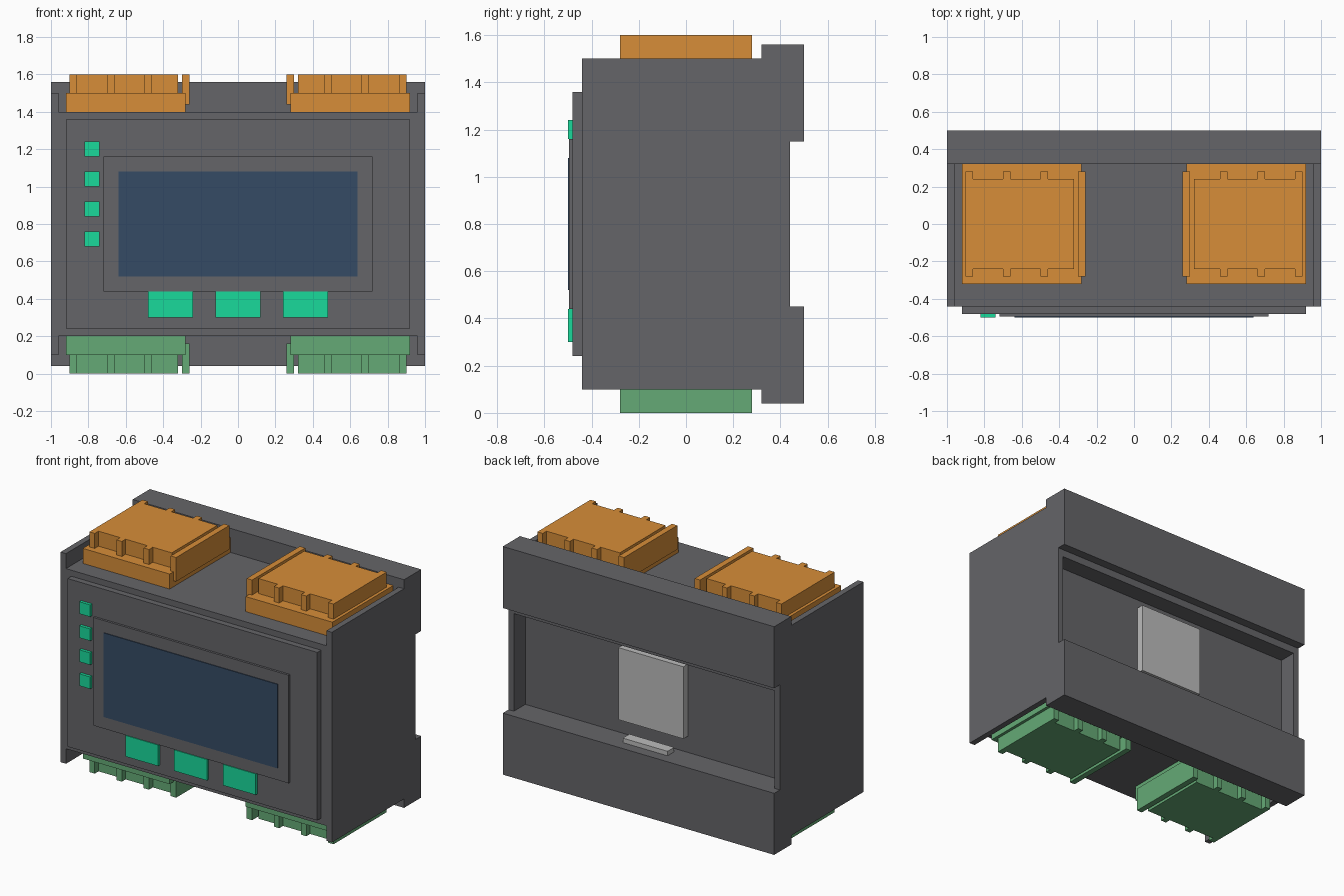
import bpy, bmesh
from mathutils import Vector

if "Cube" in bpy.data.objects:
    bpy.data.objects.remove(bpy.data.objects["Cube"])


def material(name, rgb):
    m = bpy.data.materials.new(name)
    m.diffuse_color = (*rgb, 1)
    m.use_nodes = True
    m.node_tree.nodes["Principled BSDF"].inputs["Base Color"].default_value = m.diffuse_color
    return m


DARK = material("dark_grey", (0.13, 0.13, 0.14))
LIGHT = material("light_grey", (0.5, 0.5, 0.5))
ORANGE = material("orange", (0.68, 0.27, 0.04))
GREEN = material("green", (0.13, 0.40, 0.18))
MINT = material("mint", (0.01, 0.70, 0.33))
NAVY = material("navy", (0.035, 0.07, 0.13))


def prism(name, points, vec, mat):
    """Extrude a closed 3D outline along vec."""
    bm = bmesh.new()
    face = bm.faces.new([bm.verts.new(p) for p in points])
    ext = bmesh.ops.extrude_face_region(bm, geom=[face])["geom"]
    bmesh.ops.translate(bm, vec=Vector(vec),
                        verts=[e for e in ext if isinstance(e, bmesh.types.BMVert)])
    bmesh.ops.recalc_face_normals(bm, faces=bm.faces)
    me = bpy.data.meshes.new(name)
    bm.to_mesh(me)
    bm.free()
    ob = bpy.data.objects.new(name, me)
    bpy.context.collection.objects.link(ob)
    if mat:
        me.materials.append(mat)
    return ob


def box(name, x, y, z, mat=None):
    pts = [(x[0], y[0], z[0]), (x[1], y[0], z[0]), (x[1], y[1], z[0]), (x[0], y[1], z[0])]
    return prism(name, pts, (0, 0, z[1] - z[0]), mat)


# Housing: side profile extruded across the width
profile = [(-0.44, 0.1), (0.32, 0.1), (0.32, 0.04), (0.5, 0.04), (0.5, 0.45), (0.44, 0.45),
           (0.44, 1.15), (0.5, 1.15), (0.5, 1.56), (0.32, 1.56), (0.32, 1.5), (-0.44, 1.5)]
housing = prism("housing", [(-1, y, z) for y, z in profile], (2, 0, 0), DARK)

# Terminal pockets above and below, and the mounting rail recess behind
pockets = [((-0.6, 0.32), (1.4, 1.7)), ((-0.6, 0.32), (-0.1, 0.2)), ((0.32, 0.6), (0.45, 1.10))]
bpy.context.view_layer.objects.active = housing
for y, z in pockets:
    cutter = box("pocket_cutter", (-0.96, 0.96), y, z)
    cutter.hide_render = True
    mod = housing.modifiers.new("pocket", "BOOLEAN")
    mod.operation, mod.solver, mod.object = "DIFFERENCE", "EXACT", cutter
    bpy.ops.object.modifier_apply(modifier=mod.name)
    bpy.data.objects.remove(cutter)

# Front panel, bezel and screen
box("front_panel", (-0.92, 0.92), (-0.48, -0.44), (0.24, 1.36), DARK)
box("screen_bezel", (-0.72, 0.72), (-0.495, -0.48), (0.44, 1.16), DARK)
box("screen", (-0.64, 0.64), (-0.5, -0.48), (0.52, 1.08), NAVY)

# Indicator lights and buttons
for i in range(4):
    z = 1.2 - 0.16 * i
    box(f"indicator_{i + 1}", (-0.82, -0.74), (-0.5, -0.48), (z - 0.04, z + 0.04), MINT)
for i, x in enumerate((-0.36, 0, 0.36)):
    box(f"button_{i + 1}", (x - 0.12, x + 0.12), (-0.5, -0.48), (0.3, 0.44), MINT)

# Rail clip and its foot
box("rail_clip", (-0.24, 0.24), (0.32, 0.37), (0.56, 1.04), LIGHT)
box("rail_clip_foot", (-0.165, 0.165), (0.36, 0.43), (0.45, 0.48), LIGHT)

# Terminal plug outline: a block with three ribs on the front and back edges
ribs = []
for x in (0.46, 0.66, 0.86):
    ribs += [(x, 0.24), (x, 0.28), (x + 0.04, 0.28), (x + 0.04, 0.24)]
half = [(0.32, 0.24)] + ribs[:-1]
outline = half + [(x, -y) for x, y in reversed(half)]

# Terminals mirrored left/right and top/bottom
for level, mat in (("top", ORANGE), ("bottom", GREEN)):
    def height(z):
        return z if level == "top" else 1.6 - z
    for side, s in (("left", -1), ("right", 1)):
        tag = f"{level}_{side}"
        base_z = sorted((height(1.4), height(1.5)))
        box(f"terminal_base_{tag}", sorted((0.28 * s, 0.92 * s)), (-0.32, 0.32), base_z, mat)
        prism(f"terminal_plug_{tag}", [(x * s, y, height(1.5)) for x, y in outline],
              (0, 0, height(1.6) - height(1.5)), mat)
        box(f"terminal_latch_{tag}", sorted((0.26 * s, 0.30 * s)), (-0.28, 0.28),
            sorted((height(1.44), height(1.6))), mat)
